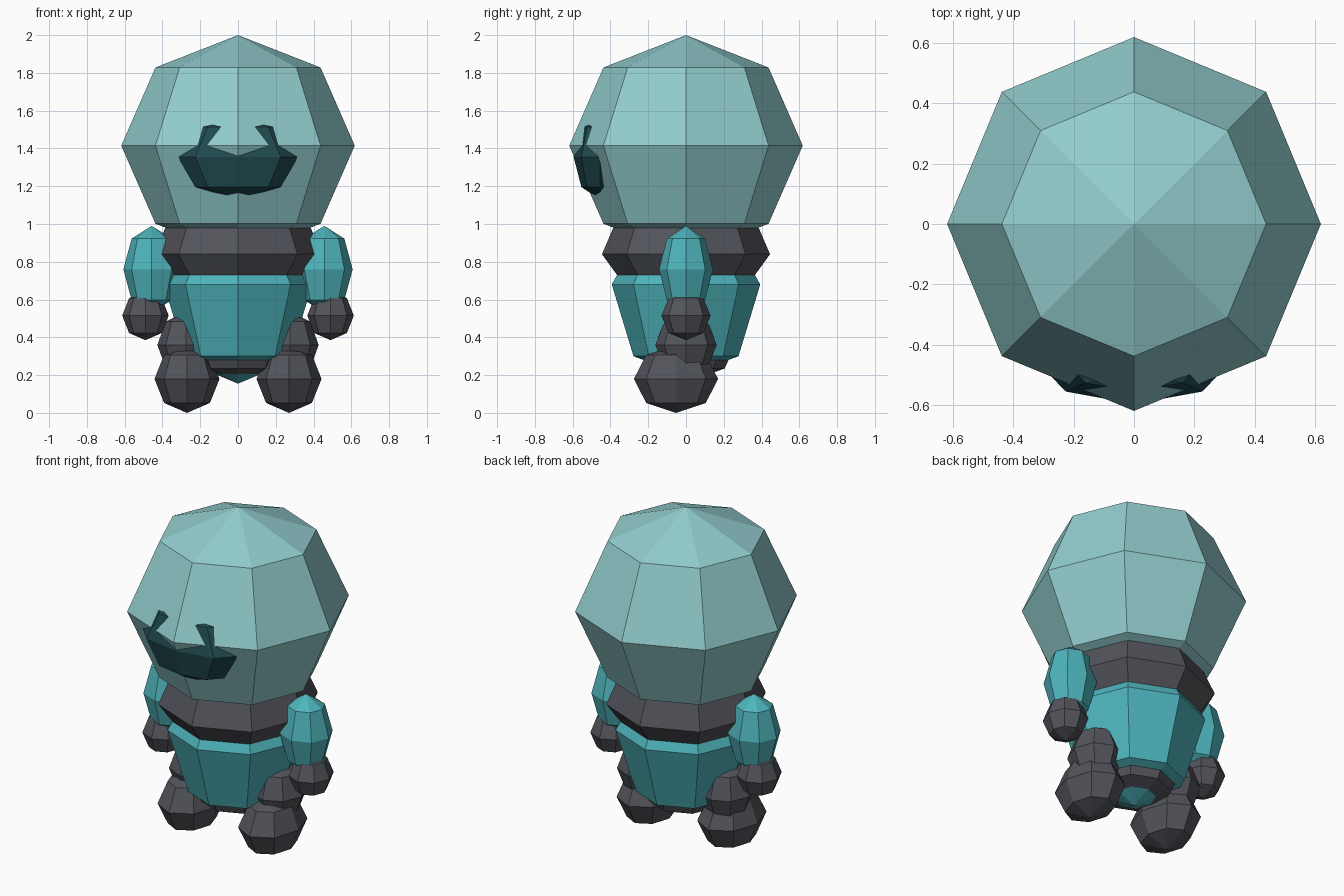
import bpy, bmesh, math
from mathutils import Matrix

if "Cube" in bpy.data.objects:
    bpy.data.objects.remove(bpy.data.objects["Cube"])


def material(name, rgb):
    def lin(c):
        c /= 255
        return c / 12.92 if c <= 0.04045 else ((c + 0.055) / 1.055) ** 2.4
    m = bpy.data.materials.new(name)
    m.diffuse_color = (*[lin(c) for c in rgb], 1)
    m.use_nodes = True
    m.node_tree.nodes["Principled BSDF"].inputs["Base Color"].default_value = m.diffuse_color
    return m


PALE = material("pale_teal", (147, 205, 206))
TEAL = material("teal", (78, 180, 188))
DARK = material("dark_grey", (83, 84, 91))
DEEP = material("deep_teal", (32, 74, 79))


def finish(bm, name, mats):
    bmesh.ops.recalc_face_normals(bm, faces=bm.faces[:])
    mesh = bpy.data.meshes.new(name)
    bm.to_mesh(mesh)
    bm.free()
    for m in mats:
        mesh.materials.append(m)
    ob = bpy.data.objects.new(name, mesh)
    bpy.context.collection.objects.link(ob)
    return ob


def ball(name, centre, radii, mat):
    """Faceted eight-sided ball, stretched along the axes."""
    bm = bmesh.new()
    bmesh.ops.create_uvsphere(
        bm, u_segments=8, v_segments=4, radius=1,
        matrix=Matrix.Translation(centre) @ Matrix.Diagonal((*radii, 1)))
    return finish(bm, name, [mat])


def lathe(name, profile, mats, band_mats, sides=8):
    """Turn a profile of (radius, z); each band has its own material index."""
    bm = bmesh.new()
    rings = []
    for r, z in profile:
        if r == 0:
            rings.append([bm.verts.new((0, 0, z))] * sides)
        else:
            rings.append([bm.verts.new((r * math.cos(i * math.tau / sides),
                                        r * math.sin(i * math.tau / sides), z))
                          for i in range(sides)])
    for a, b, mi in zip(rings, rings[1:], band_mats):
        for i in range(sides):
            j = (i + 1) % sides
            corners = list(dict.fromkeys((a[i], a[j], b[j], b[i])))
            bm.faces.new(corners).material_index = mi
    return finish(bm, name, mats)


# Head
HEAD_Z, HEAD_R, HEAD_H = 1.415, 0.618, 0.585
ball("head", (0, 0, HEAD_Z), (HEAD_R, HEAD_R, HEAD_H), PALE)

# Body with collar, lower belt and pointed base
lathe("body",
      [(0, 1.0), (0.385, 0.98), (0.445, 0.84), (0.365, 0.73), (0.393, 0.68),
       (0.278, 0.30), (0.225, 0.28), (0.205, 0.235), (0.12, 0.205), (0, 0.155)],
      [TEAL, DARK], [1, 1, 1, 0, 0, 0, 1, 1, 0])

# Mouth: lump sunk into the front of the head
ball("mouth", (0, -0.455, 1.355), (0.32, 0.14, 0.225), DEEP)


def head_front(x, z):
    """Depth of the front head facets at a given x and height."""
    r = HEAD_R * (1 - (1 - math.sqrt(0.5)) * abs(z - HEAD_Z) / (HEAD_H * math.sqrt(0.5)))
    return -r + abs(x) * math.tan(math.radians(22.5))


EYE = [(0.13, 1.498), (0.145, 1.512), (0.172, 1.508), (0.185, 1.455),
       (0.215, 1.405), (0.165, 1.40), (0.165, 1.455)]

for side, s in (("left", -1), ("right", 1)):
    # Arms and legs
    ball(f"{side}_arm", (s * 0.457, 0, 0.76), (0.15, 0.143, 0.23), TEAL)
    ball(f"{side}_hand", (s * 0.49, 0, 0.515), (0.123, 0.13, 0.13), DARK)
    ball(f"{side}_leg", (s * 0.275, 0, 0.36), (0.152, 0.162, 0.175), DARK)
    ball(f"{side}_foot", (s * 0.27, -0.053, 0.18), (0.172, 0.223, 0.18), DARK)

    # Eye: thin slanted plate lying on the head
    bm = bmesh.new()
    front, back = [[bm.verts.new((s * x, head_front(x, z) + d, z)) for x, z in EYE]
                   for d in (-0.007, 0.002)]
    bm.faces.new(front)
    bm.faces.new(back[::-1])
    for i in range(len(EYE)):
        j = (i + 1) % len(EYE)
        bm.faces.new((front[i], back[i], back[j], front[j]))
    finish(bm, f"{side}_eye", [DEEP])
